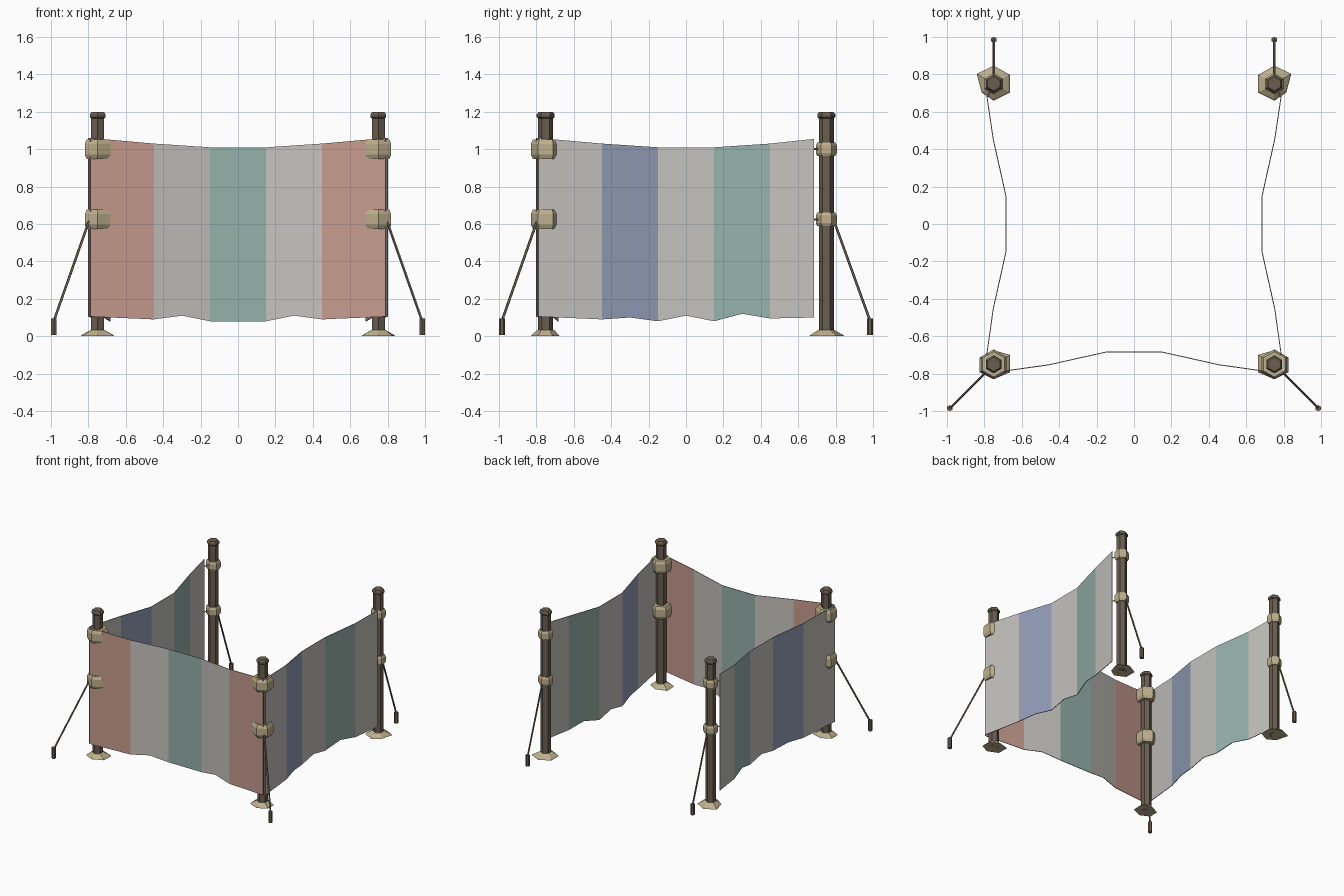
import bpy, math
from mathutils import Vector

if "Cube" in bpy.data.objects:
    bpy.data.objects.remove(bpy.data.objects["Cube"])


def srgb(r, g, b):
    conv = lambda c: c / 12.92 if c <= 0.04045 else ((c + 0.055) / 1.055) ** 2.4
    return tuple(conv(c / 255) for c in (r, g, b)) + (1.0,)


def material(name, *rgb):
    m = bpy.data.materials.new(name)
    m.diffuse_color = srgb(*rgb)
    m.use_nodes = True
    m.node_tree.nodes["Principled BSDF"].inputs["Base Color"].default_value = m.diffuse_color
    return m


WOOD = material("dark wood", 106, 94, 79)
BEIGE = material("beige binding", 190, 176, 142)
ROPE = material("rope brown", 122, 109, 88)
GREY = material("pale grey cloth", 196, 194, 189)
RED = material("faded red cloth", 198, 156, 143)
TEAL = material("teal cloth", 150, 177, 170)
BLUE = material("blue cloth", 147, 158, 184)


def make(name, verts, faces, mats):
    me = bpy.data.meshes.new(name)
    me.from_pydata(verts, [], faces)
    for m in mats:
        me.materials.append(m)
    ob = bpy.data.objects.new(name, me)
    bpy.context.collection.objects.link(ob)
    return ob


def loft(name, rings, mat, loop=False):
    """Join equal-length rings of points; cap the ends, or close into a ring."""
    n, k = len(rings[0]), len(rings)
    verts = [p for r in rings for p in r]
    faces = []
    for i in range(k if loop else k - 1):
        a, b = i * n, (i + 1) % k * n
        faces += [(a + j, a + (j + 1) % n, b + (j + 1) % n, b + j) for j in range(n)]
    if not loop:
        faces += [tuple(reversed(range(n))), tuple(range((k - 1) * n, k * n))]
    return make(name, verts, faces, [mat])


def hexagon(x, y, z, r):
    # corners point along y
    return [(x + r * math.cos(math.radians(90 + 60 * i)),
             y + r * math.sin(math.radians(90 + 60 * i)), z) for i in range(6)]


def rod(name, a, b, r, mat, sides=6):
    a, b = Vector(a), Vector(b)
    q = (b - a).to_track_quat('Z', 'Y')
    ring = [q @ Vector((r * math.cos(2 * math.pi * i / sides),
                        r * math.sin(2 * math.pi * i / sides), 0)) for i in range(sides)]
    return loft(name, [[a + p for p in ring], [b + p for p in ring]], mat)


# Uneven foot outlines on the left side, counter-clockwise from the +y corner
FOOT_BACK = [(0, .096), (-.091, .053), (-.064, -.048), (0, -.091), (.086, -.048), (.086, .048)]
FOOT_FRONT = [(0, .075), (-.075, .037), (-.075, -.043), (0, -.08), (.086, -.043), (.088, .05)]
BAND_HEIGHTS = (0.625, 1.0)

for sx, side in ((-1, "left"), (1, "right")):
    for sy, end in ((-1, "front"), (1, "back")):
        tag = f"{end}_{side}"
        x, y = 0.75 * sx, 0.75 * sy

        # Post with a flared cap
        profile = [(0, .04), (1.165, .04), (1.172, .048), (1.187, .048), (1.2, .038)]
        loft(f"post_{tag}", [hexagon(x, y, z, r) for z, r in profile], WOOD)

        # Uneven sloping foot
        foot = FOOT_FRONT if sy < 0 else FOOT_BACK
        if sx > 0:
            foot = [(-foot[-i % 6][0], foot[-i % 6][1]) for i in range(6)]
        loft(f"foot_{tag}", [[(x + px, y + py, 0) for px, py in foot],
                             [(x + px * .92, y + py * .92, .008) for px, py in foot],
                             hexagon(x, y, .032, .046)], BEIGE)

        # Bindings around the post
        r, h = (.08, .052) if sy < 0 else (.056, .037)
        for n, z in enumerate(BAND_HEIGHTS):
            prof = [(-h, .85), (-h * .55, 1), (h * .55, 1), (h, .85)]
            rings = [hexagon(x, y, z + dz, r * s) for dz, s in prof]
            rings += [hexagon(x, y, z + h, .038), hexagon(x, y, z - h, .038)]
            loft(f"binding_{tag}_{n}", rings, BEIGE, loop=True)
            # Short ties from the back bindings to the cloth
            if sy > 0:
                rod(f"tie_{side}_{n}", (sx * .785, .68, z), (sx * .765, .715, z), .005, BEIGE, 4)

        # Guy rope and stake
        if sy < 0:
            top, peg = (sx * .795, -.795, .62), (sx * .985, -.985)
        else:
            top, peg = (x, .79, .62), (x, .985)
        rod(f"guy_rope_{tag}", top, (*peg, .08), .007, ROPE, 5)
        loft(f"stake_{tag}", [hexagon(*peg, z, .016) for z in (.006, .095)], WOOD)


def cloth(name, columns, stripes, place):
    """Columns are (along, out, bottom, top); stripes are (end, material slot)."""
    verts, faces = [], []
    for u, out, lo, hi in columns:
        verts += [(*place(u, out), lo), (*place(u, out), hi)]
    for i in range(len(columns) - 1):
        faces.append((2 * i, 2 * i + 2, 2 * i + 3, 2 * i + 1))
    ob = make(name, verts, faces, [GREY, RED, TEAL, BLUE])
    for p in ob.data.polygons:
        mid = (columns[p.index][0] + columns[p.index + 1][0]) / 2
        p.material_index = next(m for e, m in stripes if mid < e)
    mod = ob.modifiers.new("thickness", 'SOLIDIFY')
    mod.thickness = .005
    mod.offset = 0
    return ob


# Front cloth, symmetric about the middle
half = [(.15, .685, .08, 1.01), (.3, .718, .11, 1.02), (.45, .752, .09, 1.03), (.79, .80, .105, 1.06)]
cloth("front_cloth", [(-u, *rest) for u, *rest in reversed(half)] + half,
      [(-.45, 1), (-.15, 0), (.15, 2), (.45, 0), (1, 1)], lambda u, o: (u, -o))

# Side cloths, stopping short of the back posts
side_cols = [(-.79, .80, .105, 1.06), (-.45, .752, .09, 1.03), (-.3, .718, .10, 1.02),
             (-.15, .685, .08, 1.01), (0, .685, .11, 1.01), (.15, .685, .08, 1.01),
             (.3, .718, .12, 1.02), (.45, .752, .095, 1.03), (.685, .787, .10, 1.055)]
for sx, side in ((-1, "left"), (1, "right")):
    cloth(f"{side}_cloth", side_cols, [(-.45, 0), (-.15, 3), (.15, 0), (.45, 2), (1, 0)],
          lambda u, o: (sx * o, u))
